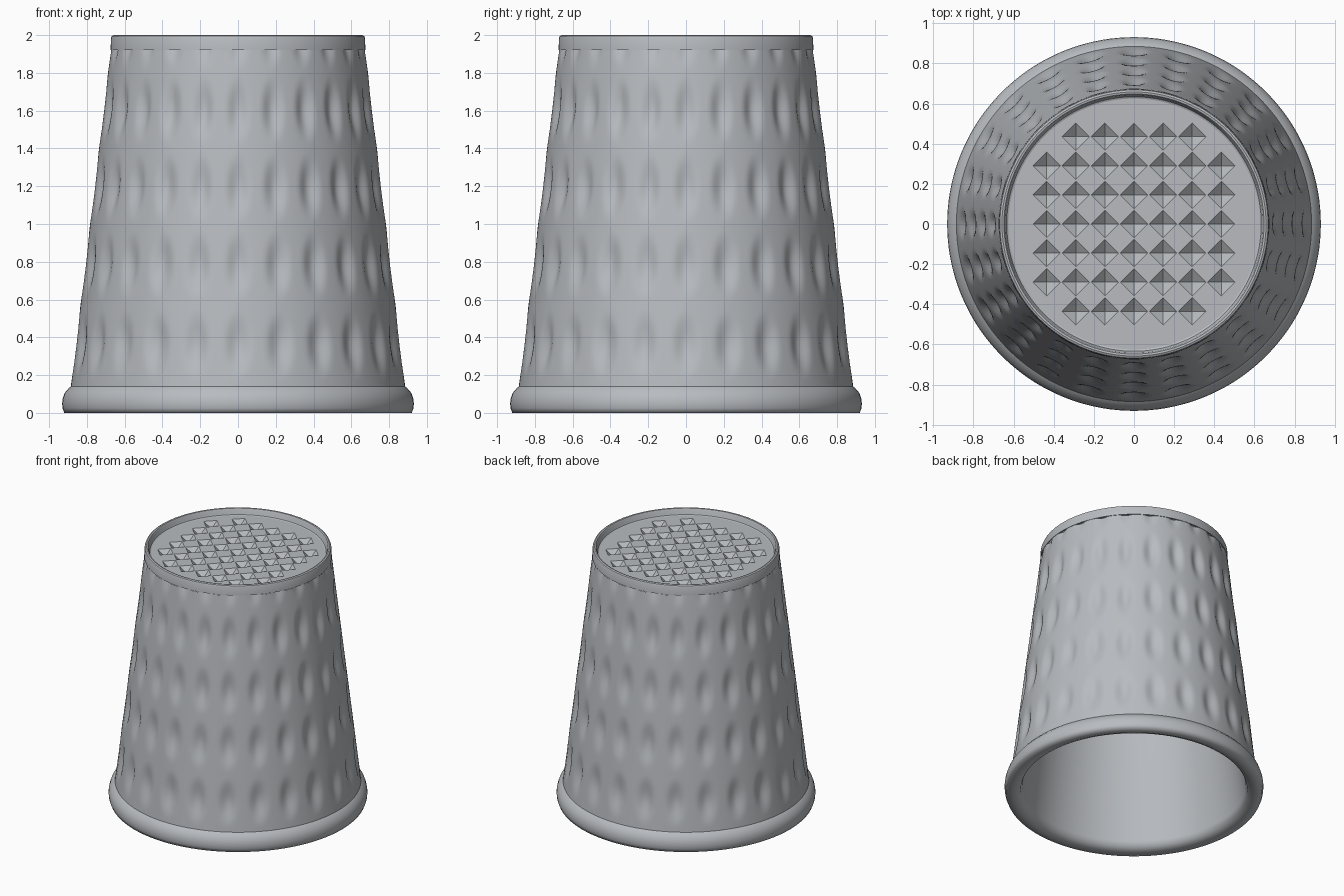
import bpy, bmesh, math

if "Cube" in bpy.data.objects:
    bpy.data.objects.remove(bpy.data.objects["Cube"])

metal = bpy.data.materials.new("brushed_grey_metal")
metal.diffuse_color = (0.48, 0.50, 0.525, 1)
metal.use_nodes = True
metal.node_tree.nodes["Principled BSDF"].inputs["Base Color"].default_value = metal.diffuse_color

SEG = 24 * 12                      # twelve facets per dimple column
ROWS = (0.36, 0.78, 1.19, 1.60, 2.00)


def finish(name, bm, angle):
    me = bpy.data.meshes.new(name)
    bm.to_mesh(me)
    bm.free()
    ob = bpy.data.objects.new(name, me)
    bpy.context.collection.objects.link(ob)
    me.materials.append(metal)
    bpy.ops.object.select_all(action='DESELECT')
    ob.select_set(True)
    bpy.context.view_layer.objects.active = ob
    bpy.ops.object.shade_smooth_by_angle(angle=math.radians(angle))
    return ob


def revolve(name, profile, seg, dent=None, angle=35, cap_end=False):
    """Sweep (radius, height) points around z; dent(angle, z) is subtracted from the radius."""
    bm = bmesh.new()
    rings = []
    for r, z in profile:
        ring = []
        for i in range(seg):
            a = 2 * math.pi * i / seg
            q = r - (dent(a, z) if dent else 0)
            ring.append(bm.verts.new((q * math.cos(a), q * math.sin(a), z)))
        rings.append(ring)
    for lo, hi in zip(rings, rings[1:]):
        for i in range(seg):
            j = (i + 1) % seg
            bm.faces.new((lo[i], lo[j], hi[j], hi[i]))
    if cap_end:
        bm.faces.new(rings[-1])
    return finish(name, bm, angle)


def dimple(a, z):
    """Tall oval hollows, 24 around in every row."""
    step = math.radians(15)
    da = (a + step / 2) % step - step / 2
    depth = 0
    for zc in ROWS:
        rho = math.hypot(da / math.radians(5.6), (z - zc) / 0.19)
        if rho < 1:
            depth = max(depth, 0.025 * math.cos(rho * math.pi / 2) ** 2)
    return depth


# Tapered wall with dimples
N = 100
wall = [(0.886 - 0.212 * t / N, 0.13 + 1.79 * t / N) for t in range(N + 1)]
revolve("dimpled_wall", wall, SEG, dimple, 60)

# Rolled rim at the open end, continuing up the smooth inside
base = [(0.885, 0.14), (0.895, 0.132), (0.918, 0.105), (0.928, 0.075), (0.931, 0.05),
        (0.929, 0.025), (0.92, 0.0), (0.86, 0.0), (0.815, 0.02), (0.802, 0.06)]
inside = [(0.60, 1.80), (0.592, 1.84), (0.575, 1.862), (0.54, 1.87)]
# wound outside-to-inside reversed so that the normals face outwards
revolve("base_rim_and_inside", (base + inside)[::-1], 144, angle=85)

# Ceiling of the hollow, facing down
bm = bmesh.new()
bmesh.ops.create_circle(bm, cap_ends=True, segments=144, radius=0.54)
bmesh.ops.translate(bm, verts=bm.verts, vec=(0, 0, 1.87))
for f in bm.faces:
    f.normal_update()
bmesh.ops.reverse_faces(bm, faces=[f for f in bm.faces if f.normal.z > 0])
finish("inner_ceiling", bm, 30)

# Plain band and raised lip at the closed end
Z = 1.95
lip = [(0.668, 1.92), (0.675, 1.922), (0.672, 1.985), (0.668, 1.995), (0.658, 2.0),
       (0.648, 1.998), (0.643, 1.99), (0.638, Z + 0.012), (0.634, Z + 0.004), (0.625, Z)]
revolve("top_lip", lip, 144)

# Recessed top plate with a grid of diamond-shaped pits, corners left off
P, H, D, R = 0.145, 0.068, 0.042, 0.628
bm = bmesh.new()
grid = {(i, j): bm.verts.new(((i - 3.5) * P, (j - 3.5) * P, Z))
        for i in range(8) for j in range(8) if not (i in (0, 7) and j in (0, 7))}
for i in range(7):
    for j in range(7):
        if i in (0, 6) and j in (0, 6):
            continue
        corners = [grid[i, j], grid[i + 1, j], grid[i + 1, j + 1], grid[i, j + 1]]
        x, y = (i - 3) * P, (j - 3) * P
        mids = [bm.verts.new((x + H * dx, y + H * dy, Z))
                for dx, dy in ((0, -1), (1, 0), (0, 1), (-1, 0))]
        tip = bm.verts.new((x, y, Z - D))
        for k in range(4):
            n = (k + 1) % 4
            bm.faces.new((corners[k], corners[n], mids[k]))
            bm.faces.new((corners[n], mids[n], mids[k]))
            bm.faces.new((mids[k], mids[n], tip))

# Flat border between the pit grid and the circular edge
edge_verts = {v for e in bm.edges if e.is_boundary for v in e.verts}
loop = sorted(edge_verts, key=lambda v: math.atan2(v.co.y, v.co.x))
angles = [math.atan2(v.co.y, v.co.x) for v in loop]
circ = [bm.verts.new((R * math.cos(a), R * math.sin(a), Z)) for a in angles]
for k in range(len(loop)):
    n = (k + 1) % len(loop)
    da = (angles[n] - angles[k]) % (2 * math.pi)
    arc = [bm.verts.new((R * math.cos(angles[k] + da * s / 4),
                         R * math.sin(angles[k] + da * s / 4), Z)) for s in (1, 2, 3)]
    bm.faces.new([loop[k], circ[k]] + arc + [circ[n], loop[n]])
finish("pitted_top_plate", bm, 20)
